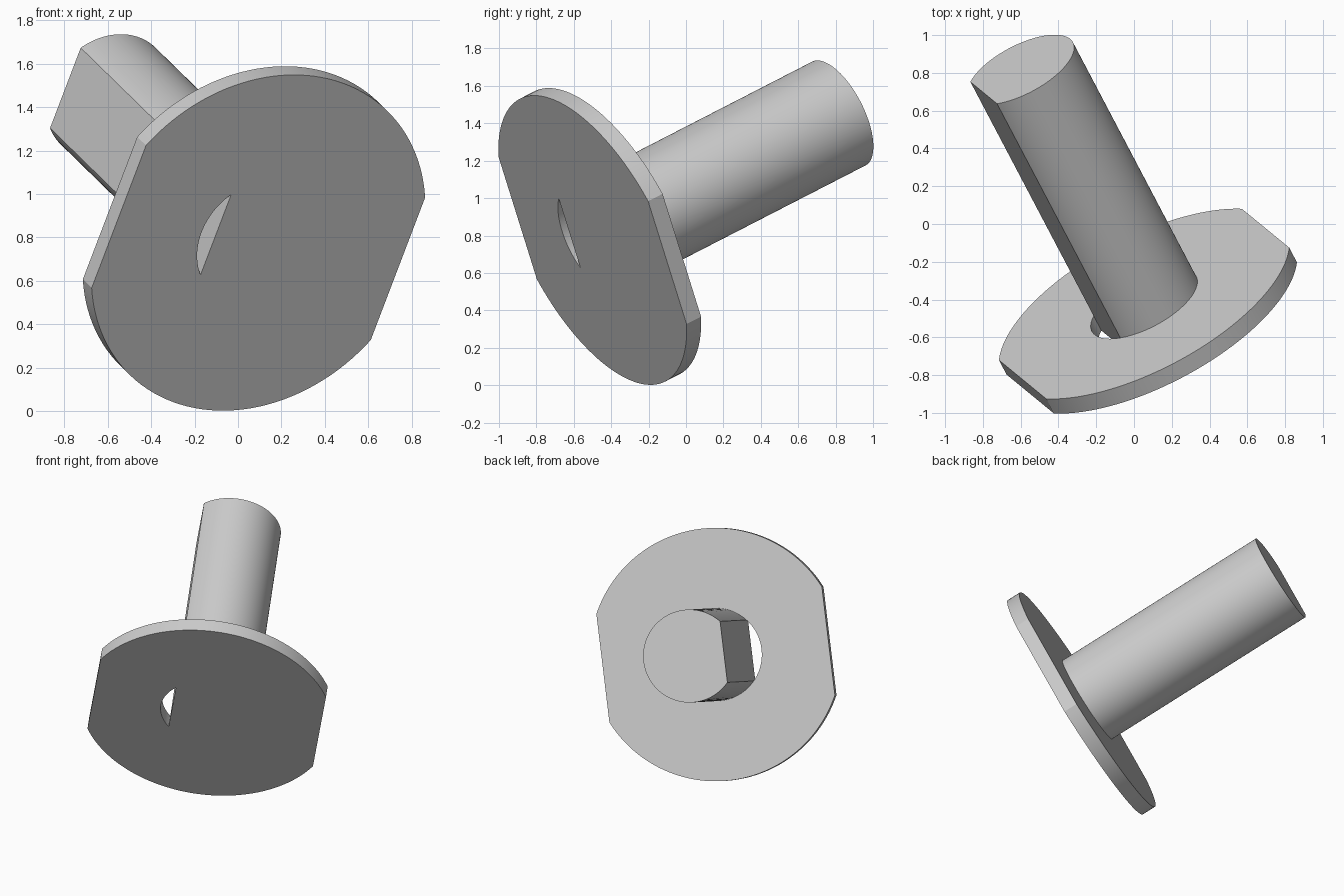
import bpy
import bmesh
import math
from mathutils import Matrix, Vector

if "Cube" in bpy.data.objects:
    bpy.data.objects.remove(bpy.data.objects["Cube"], do_unlink=True)

# Main dimensions
PLATE_RADIUS, PLATE_FLAT, PLATE_THICK = 0.85, 0.767, 0.096
SHAFT_RADIUS, SHAFT_FLAT, SHAFT_END = 0.312, 0.234, 1.635

# Tilted frame: local x crosses the flats, local z runs along the shaft
across = Vector((0.8385, 0.522, -0.1566)).normalized()
axis = Vector((-0.424, 0.8055, 0.414))
axis = (axis - across * axis.dot(across)).normalized()
frame = Matrix((across, axis.cross(across), axis)).transposed().to_4x4()
frame.translation = (0.094, -0.5, 0.775)

grey = bpy.data.materials.new("plain grey")
grey.use_nodes = True
colour = (0.6, 0.6, 0.6, 1)
grey.diffuse_color = colour
grey.node_tree.nodes["Principled BSDF"].inputs["Base Color"].default_value = colour


def flatted_cylinder(name, radius, bottom, top, cuts):
    """Cylinder along z; each cut (x, side) removes what lies beyond x on that side."""
    bm = bmesh.new()
    bmesh.ops.create_cone(
        bm, cap_ends=True, segments=128, radius1=radius, radius2=radius,
        depth=top - bottom,
        matrix=Matrix.Translation((0, 0, (top + bottom) / 2)))
    for x, side in cuts:
        bmesh.ops.bisect_plane(
            bm, geom=bm.verts[:] + bm.edges[:] + bm.faces[:],
            plane_co=(x, 0, 0), plane_no=(side, 0, 0), clear_outer=True)
        bmesh.ops.holes_fill(bm, edges=[e for e in bm.edges if e.is_boundary])
    bmesh.ops.recalc_face_normals(bm, faces=bm.faces)
    mesh = bpy.data.meshes.new(name)
    bm.to_mesh(mesh)
    bm.free()
    mesh.materials.append(grey)
    obj = bpy.data.objects.new(name, mesh)
    bpy.context.collection.objects.link(obj)
    obj.matrix_world = frame
    return obj


def activate(obj):
    bpy.ops.object.select_all(action="DESELECT")
    obj.select_set(True)
    bpy.context.view_layer.objects.active = obj


# Round plate with two parallel flats
plate = flatted_cylinder("flange_plate", PLATE_RADIUS, 0, PLATE_THICK,
                         [(PLATE_FLAT, 1), (-PLATE_FLAT, -1)])

# Shaft with one flat side
shaft = flatted_cylinder("shaft", SHAFT_RADIUS, PLATE_THICK, SHAFT_END,
                         [(-SHAFT_FLAT, -1)])

# Slot through the plate beside the shaft's flat
cutter = flatted_cylinder("slot_cutter", SHAFT_RADIUS, -0.1, PLATE_THICK + 0.1,
                          [(-SHAFT_FLAT, 1)])
cutter.hide_render = True
slot = plate.modifiers.new("slot", "BOOLEAN")
slot.operation = "DIFFERENCE"
slot.solver = "EXACT"
slot.object = cutter
activate(plate)
bpy.ops.object.modifier_apply(modifier=slot.name)
bpy.data.objects.remove(cutter, do_unlink=True)

for part in (plate, shaft):
    activate(part)
    bpy.ops.object.shade_smooth_by_angle(angle=math.radians(20))
